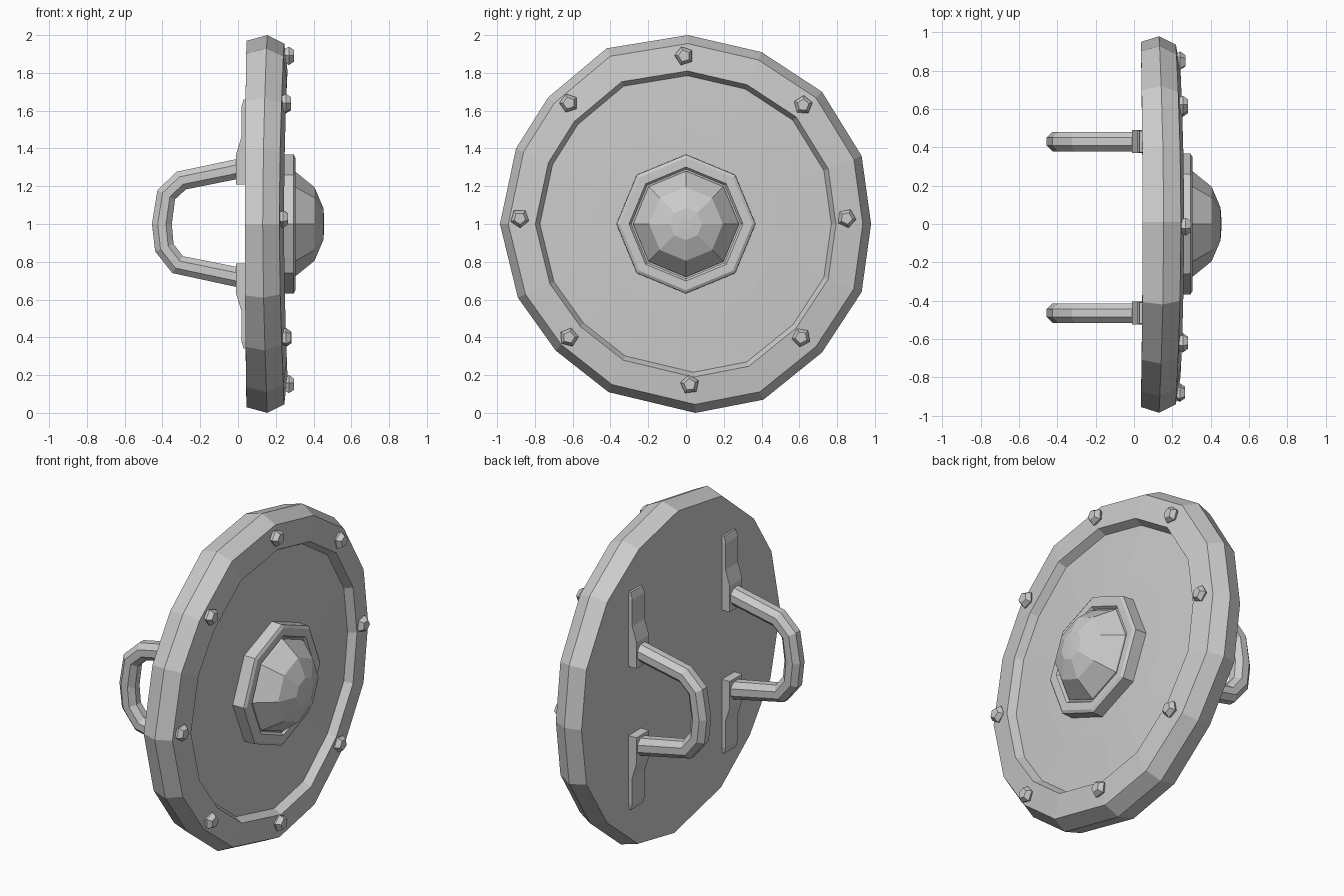
import bpy, bmesh, math
from mathutils import Vector

if "Cube" in bpy.data.objects:
    bpy.data.objects.remove(bpy.data.objects["Cube"])


def loft(name, loops):
    """Skin a list of equal-length point loops and close both ends."""
    bm = bmesh.new()
    rings = [[bm.verts.new(p) for p in loop] for loop in loops]
    n = len(rings[0])
    for a, b in zip(rings, rings[1:]):
        for i in range(n):
            j = (i + 1) % n
            bm.faces.new((a[i], a[j], b[j], b[i]))
    for ring in (rings[0], rings[-1]):
        centre = bm.verts.new(sum((v.co for v in ring), Vector()) / n)
        for i in range(n):
            bm.faces.new((ring[i], ring[(i + 1) % n], centre))
    bmesh.ops.recalc_face_normals(bm, faces=bm.faces)
    mesh = bpy.data.meshes.new(name)
    bm.to_mesh(mesh)
    bm.free()
    obj = bpy.data.objects.new(name, mesh)
    bpy.context.collection.objects.link(obj)
    return obj


def turned(name, profile, sides, y, z, turn=math.pi / 2):
    """Faceted solid around the x axis from (x, radius) pairs."""
    angles = [turn + math.tau * i / sides for i in range(sides)]
    return loft(name, [[(x, y + r * math.cos(a), z + r * math.sin(a))
                        for a in angles] for x, r in profile])


# Shield body: hand-hewn outline, raised rim, recessed panel
outline = [(0.01, 2.0), (0.40, 1.91), (0.72, 1.70), (0.93, 1.36),
           (0.98, 1.0), (0.93, 0.64), (0.72, 0.32), (0.41, 0.07),
           (0.05, 0.0), (-0.41, 0.11), (-0.69, 0.33), (-0.89, 0.61),
           (-0.985, 1.0), (-0.90, 1.40), (-0.73, 1.67), (-0.42, 1.93)]
# (x, scale of outline, backward bend towards the sides)
section = [(0.045, 0.45, 0.01), (0.045, 0.97, 0.01), (0.155, 1.0, 0.025),
           (0.245, 0.955, 0.03), (0.262, 0.81, 0.03), (0.215, 0.785, 0.03),
           (0.225, 0.5, 0.03), (0.23, 0.2, 0.03)]
loft("shield_body", [[(x - b * (y * s) ** 2, y * s, 1 + (z - 1) * s)
                      for y, z in outline] for x, s, b in section])

# Central boss: octagonal collar with a faceted dome
turned("boss_collar", [(0.17, 0.37), (0.295, 0.367), (0.305, 0.35),
                       (0.305, 0.302), (0.29, 0.29)], 8, 0, 1)
turned("boss_dome", [(0.20, 0.285), (0.30, 0.28), (0.405, 0.195),
                     (0.452, 0.085), (0.456, 0.03)], 8, 0, 1)

# Rivets around the rim
rivets = [(-0.01, 1.89), (0.62, 1.63), (0.85, 1.03), (0.61, 0.40),
          (0.02, 0.15), (-0.62, 0.40), (-0.88, 1.03), (-0.62, 1.64)]
for i, (y, z) in enumerate(rivets):
    x = 0.27 - 0.04 * y * y
    turned(f"rivet_{i + 1}", [(x - 0.03, 0.035), (x, 0.051),
                              (x + 0.027, 0.032)], 5, y, z, 0.6 + i * 0.9)


def handle(name, cy):
    """Octagonal bar bent along an arch in the x-z plane."""
    path = [Vector(p) for p in (
        (0.04, 1.30), (-0.30, 1.23), (-0.38, 1.155), (-0.403, 1.0),
        (-0.39, 0.875), (-0.32, 0.785), (0.04, 0.71))]
    loops = []
    for i, p in enumerate(path):
        before = (p - path[i - 1]).normalized() if i else Vector((0, 0))
        after = ((path[i + 1] - p).normalized()
                 if i < len(path) - 1 else Vector((0, 0)))
        t = (before + after).normalized()
        side = Vector((t.y, -t.x))
        loop = []
        for k in range(8):
            a = math.tau * (k + 0.5) / 8
            q = p + side * 0.057 * math.cos(a)
            loop.append((q.x, cy + 0.055 * math.sin(a), q.y))
        loops.append(loop)
    loft(name, loops)


# Handles and their stepped mounting plates on the back
plate = [(-0.01, 0.21, 0.06), (-0.01, 0.37, 0.06), (0.018, 0.46, 0.06),
         (0.018, 0.62, 0.06), (0.03, 0.66, 0.055)]
for tag, cy in (("a", 0.43), ("b", -0.465)):
    handle(f"handle_{tag}", cy)
    for end, sign in (("upper", 1), ("lower", -1)):
        loft(f"{end}_plate_{tag}",
             [[(x, cy - w, 1 + sign * h), (x, cy + w, 1 + sign * h),
               (0.06, cy + w, 1 + sign * h), (0.06, cy - w, 1 + sign * h)]
              for x, h, w in plate])
